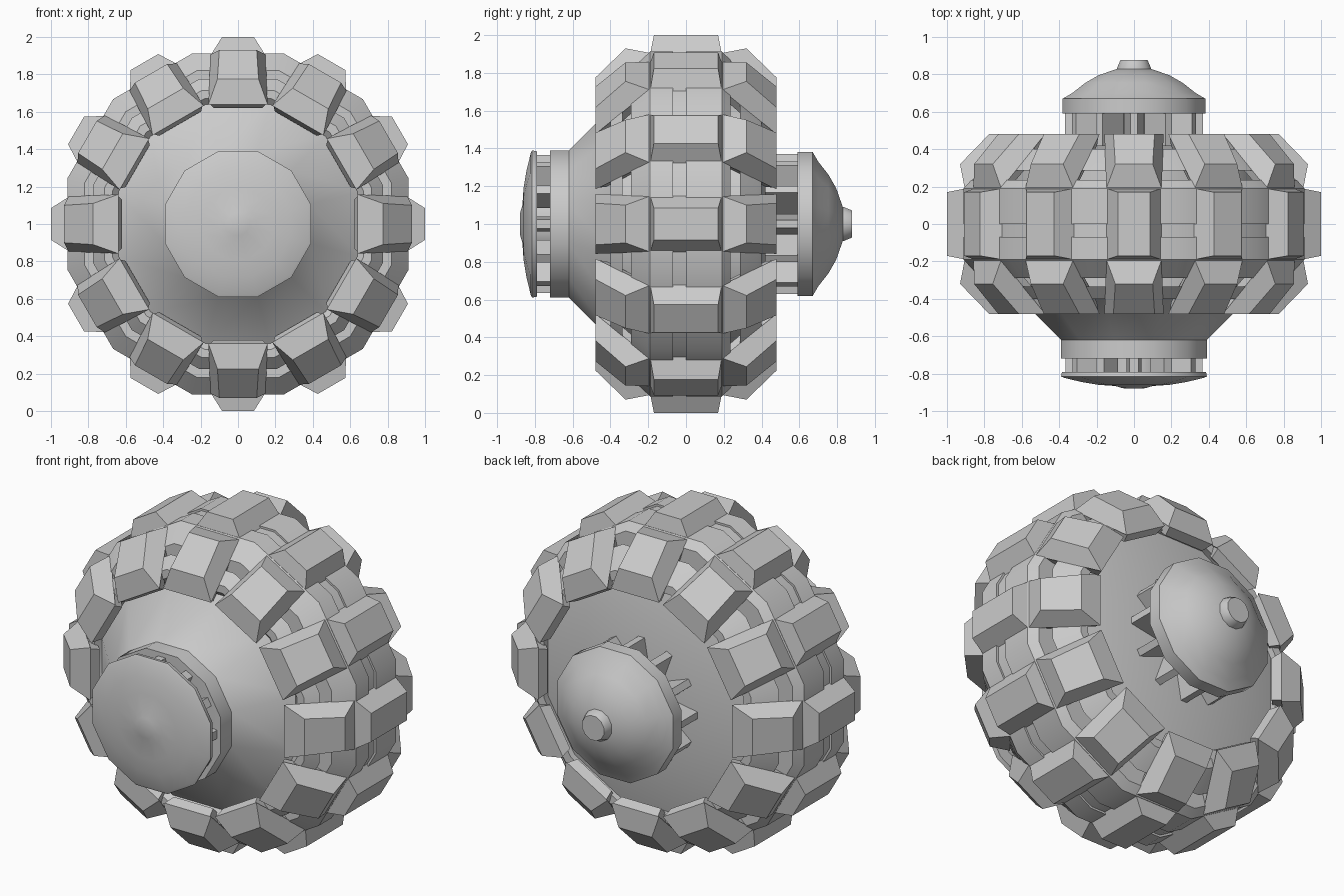
import bpy, bmesh, math
from mathutils import Vector

if "Cube" in bpy.data.objects:
    bpy.data.objects.remove(bpy.data.objects["Cube"])

N = 12
STEP = 2 * math.pi / N


def finish(bm, name, angle):
    bmesh.ops.recalc_face_normals(bm, faces=bm.faces)
    me = bpy.data.meshes.new(name)
    bm.to_mesh(me)
    bm.free()
    ob = bpy.data.objects.new(name, me)
    bpy.context.collection.objects.link(ob)
    bpy.ops.object.select_all(action='DESELECT')
    ob.select_set(True)
    bpy.context.view_layer.objects.active = ob
    bpy.ops.object.shade_smooth_by_angle(angle=math.radians(angle))
    return ob


def polar(a, y, r, t=0.0):
    # point at wheel angle a, depth y, radius r, tangential offset t
    return Vector((r * math.cos(a) - t * math.sin(a), y,
                   1 + r * math.sin(a) + t * math.cos(a)))


def lathe(name, profile, angle=35, closed=False):
    # twelve-sided turned part; profile is (depth, flat-to-centre radius)
    bm = bmesh.new()
    k = 1 / math.cos(STEP / 2)
    rings = []
    for y, r in profile:
        if r == 0:
            rings.append([bm.verts.new((0, y, 1))] * N)
        else:
            rings.append([bm.verts.new(polar((i + .5) * STEP, y, r * k)) for i in range(N)])
    pairs = list(zip(rings, rings[1:]))
    if closed:
        pairs.append((rings[-1], rings[0]))
    for a, b in pairs:
        for i in range(N):
            j = (i + 1) % N
            quad = [a[i], a[j], b[j], b[i]]
            bm.faces.new(list(dict.fromkeys(quad)))
    return finish(bm, name, angle)


def radial_blocks(name, base, top, wb, wt, angle):
    # twelve tapered blocks; base/top are two (depth, radius) points each,
    # wb/wt the half widths at those two points
    bm = bmesh.new()
    for i in range(N):
        a = i * STEP
        rings = []
        for (p, q), (w0, w1) in ((base, wb), (top, wt)):
            rings.append([bm.verts.new(polar(a, *c)) for c in
                          ((*p, -w0), (*p, w0), (*q, w1), (*q, -w1))])
        lo, hi = rings
        bm.faces.new(lo)
        bm.faces.new(hi)
        for j in range(4):
            k = (j + 1) % 4
            bm.faces.new((lo[j], lo[k], hi[k], hi[j]))
    return finish(bm, name, angle)


# main drum with a shallow centre groove, broken by a gap on each side
lathe("wheel_drum", [(-.335, .70), (-.29, .70), (-.29, .82), (-.19, .912),
                     (-.07, .912), (-.07, .90), (0, .90), (0, .912),
                     (.19, .912), (.235, .87), (.235, .70), (.285, .70)])
lathe("front_shoulder_ring", [(-.335, .66), (-.335, .775), (-.40, .715), (-.40, .67),
                              (-.37, .64)], closed=True)
lathe("back_shoulder_ring", [(.285, .66), (.285, .815), (.375, .735), (.40, .71),
                             (.40, .66)], closed=True)

# side cones
lathe("front_cone", [(-.335, .70), (-.36, .65), (-.62, .39), (-.72, .39), (-.72, .30),
                     (-.70, 0)])
lathe("back_cone", [(.285, .70), (.36, .67), (.42, .40), (.42, 0)])

# tread lugs: a centre row and an angled row on each side
radial_blocks("centre_lugs", ((-.19, .90), (.19, .90)), ((-.17, 1.0), (.17, 1.0)),
              (.148, .148), (.085, .085), 45)
for s, side in ((-1, "front"), (1, "back")):
    radial_blocks(side + "_lugs", ((s * .19, .905), (s * .48, .64)),
                  ((s * .32, .93), (s * .48, .775)),
                  (.148, .158), (.10, .11), 45)
    # inner underside of the angled lugs
    radial_blocks(side + "_lug_roots", ((s * .19, .85), (s * .42, .62)),
                  ((s * .19, .905), (s * .48, .64)),
                  (.13, .13), (.145, .15), 30)

# front hub
radial_blocks("front_hub_posts", ((-.71, .24), (-.80, .24)), ((-.71, .365), (-.80, .365)),
              (.04, .04), (.025, .025), 20)
lathe("front_hub_core", [(-.70, .2), (-.80, .2)])
lathe("front_hub_cap", [(-.79, 0), (-.79, .385), (-.815, .39), (-.822, .375), (-.845, .28),
                        (-.86, .19), (-.866, .10), (-.878, .06), (-.88, 0)])

# back hub
radial_blocks("back_hub_fins", ((.40, .2), (.60, .2)), ((.40, .37), (.60, .37)),
              (.05, .05), (.02, .02), 20)
lathe("back_hub_core", [(.41, .19), (.60, .19)])
lathe("back_hub_cap", [(.59, 0), (.59, .382), (.67, .382), (.70, .33), (.755, .26),
                       (.795, .19), (.83, .09), (.832, 0)])
lathe("back_hub_knob", [(.82, .09), (.835, .09), (.878, .072), (.878, 0)])
